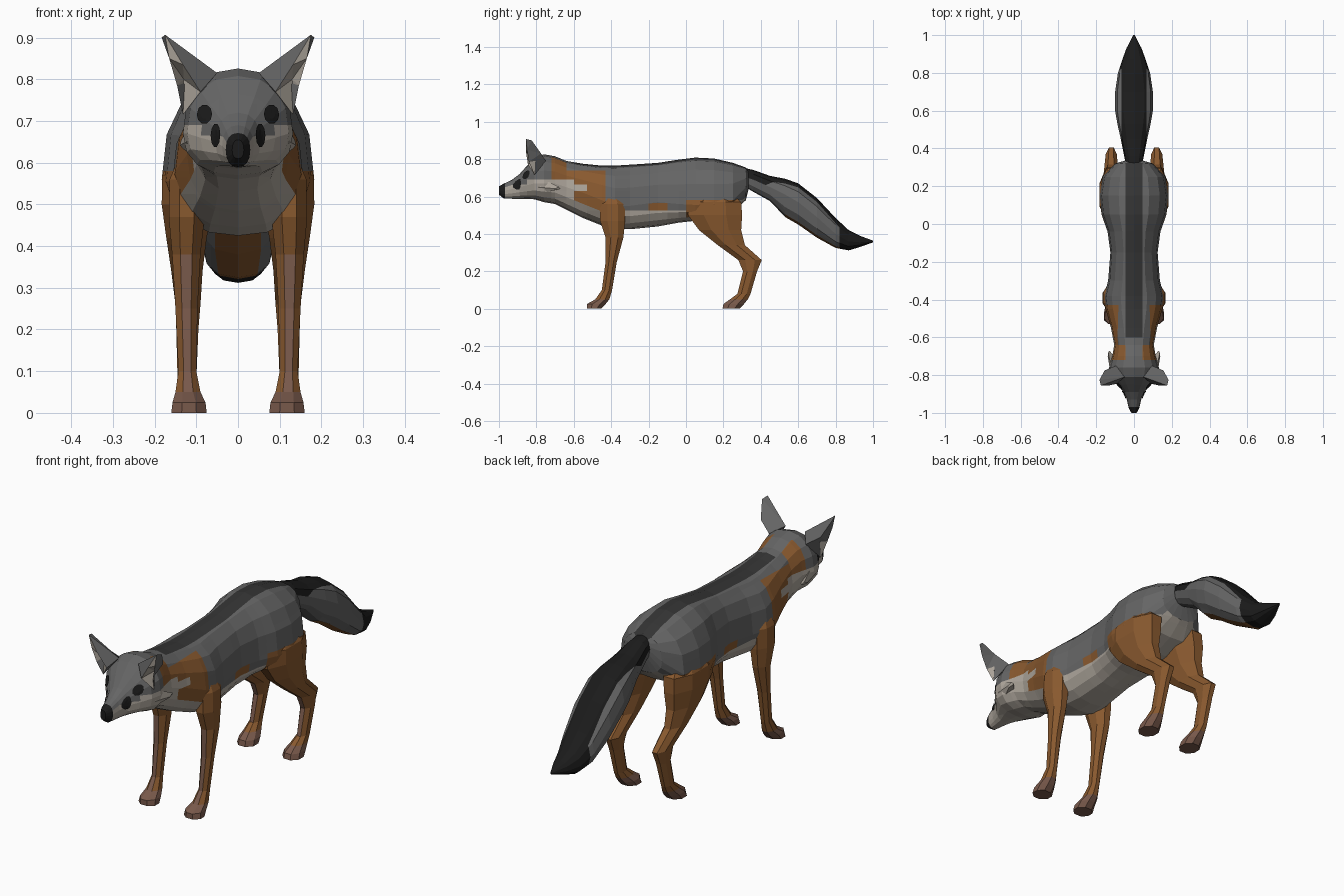
import bpy, bmesh
from math import sin, cos, pi, copysign
from mathutils import Vector
from mathutils.bvhtree import BVHTree

if "Cube" in bpy.data.objects:
    bpy.data.objects.remove(bpy.data.objects["Cube"])

# Palette
COLOURS = {
    "grey fur": (.13, .13, .13), "dark stripe": (.035, .035, .035),
    "rust fur": (.25, .10, .028), "cream fur": (.42, .38, .33),
    "brown paw": (.19, .10, .07), "black": (.011, .011, .011),
}
NAMES = list(COLOURS)
GREY, STRIPE, RUST, CREAM, BROWN, BLACK = range(len(NAMES))
MATS = []
for name, rgb in COLOURS.items():
    m = bpy.data.materials.new(name)
    m.use_nodes = True
    m.diffuse_color = (*rgb, 1)
    bsdf = m.node_tree.nodes["Principled BSDF"]
    bsdf.inputs["Base Color"].default_value = (*rgb, 1)
    bsdf.inputs["Roughness"].default_value = .9
    MATS.append(m)


def finish(name, bm, rule=None, mirror=False, recalc=True):
    """Colour the faces by rule and turn the mesh into an object."""
    if recalc:
        bmesh.ops.recalc_face_normals(bm, faces=bm.faces)
    bm.normal_update()
    if rule:
        for f in bm.faces:
            f.material_index = rule(f.calc_center_median(), f.normal)
    mesh = bpy.data.meshes.new(name)
    bm.to_mesh(mesh)
    bm.free()
    for m in MATS:
        mesh.materials.append(m)
    ob = bpy.data.objects.new(name, mesh)
    bpy.context.collection.objects.link(ob)
    if mirror:
        mod = ob.modifiers.new("Mirror", "MIRROR")
        mod.use_mirror_merge = False


def loft(rings):
    """Skin a list of point rings and cap both ends."""
    bm = bmesh.new()
    rows = [[bm.verts.new(p) for p in ring] for ring in rings]
    n = len(rows[0])
    for a, b in zip(rows, rows[1:]):
        for i in range(n):
            j = (i + 1) % n
            bm.faces.new((a[i], a[j], b[j], b[i]))
    bm.faces.new(rows[0])
    bm.faces.new(rows[-1][::-1])
    bmesh.ops.recalc_face_normals(bm, faces=bm.faces)
    return bm


def cut(bm, axis, *places):
    """Slice the mesh where colours meet."""
    for p in places:
        co = Vector((0, 0, 0))
        no = Vector((0, 0, 0))
        co[axis], no[axis] = p, 1
        geom = bm.verts[:] + bm.edges[:] + bm.faces[:]
        bmesh.ops.bisect_plane(bm, geom=geom, plane_co=co, plane_no=no, dist=.003)


def power(v, e=.85):
    return copysign(abs(v) ** e, v)


def upright_ring(y, low, mid, high, w, n):
    pts = []
    for i in range(n):
        t = 2 * pi * i / n
        s = power(sin(t))
        pts.append((w * power(cos(t)), y, mid + s * ((high - mid) if s > 0 else (mid - low))))
    return pts


def level_ring(z, y0, y1, x0, x1, n=8):
    k = 1 / cos(pi / n)
    pts = []
    for i in range(n):
        t = 2 * pi * (i + .5) / n
        pts.append(((x0 + x1) / 2 + k * cos(t) * (x1 - x0) / 2,
                    (y0 + y1) / 2 + k * sin(t) * (y1 - y0) / 2, z))
    return pts


# Body and head: y, bottom, widest height, top, half width
BODY = [
    (-1, .61, .63, .655, .014), (-.975, .59, .63, .668, .028),
    (-.93, .588, .64, .69, .038), (-.89, .588, .65, .72, .054),
    (-.85, .588, .66, .765, .09), (-.81, .585, .67, .808, .122),
    (-.76, .57, .67, .826, .132), (-.7, .56, .67, .815, .115),
    (-.64, .53, .65, .79, .105), (-.55, .485, .62, .775, .122),
    (-.45, .445, .58, .765, .15), (-.38, .425, .55, .765, .158),
    (-.3, .425, .55, .77, .137), (-.15, .44, .57, .78, .125),
    (-.04, .46, .56, .797, .14), (.05, .47, .555, .808, .172),
    (.15, .485, .56, .803, .183), (.25, .52, .58, .78, .166),
    (.32, .58, .65, .755, .1), (.335, .64, .69, .735, .05),
]


def body_rule(c, n):
    x, y, z = abs(c.x), c.y, c.z
    if y < -.968:
        return BLACK
    if y < -.72:
        return CREAM if z < .7 + (y + .75) * .25 or n.z < -.5 else GREY
    if y > -.6 and x < .045 and n.z > .5:
        return STRIPE
    if y < -.43:
        if z > .74:
            return RUST if y < -.64 and x > .04 else GREY
        streak = y < -.6 and .6 < z < .69 or y < -.53 and .63 < z < .665
        return CREAM if streak or n.z < -.35 else RUST
    if y < 0:
        if z < .525:
            return CREAM
        return RUST if z < .565 and -.2 < y < -.1 else GREY
    if n.z < -.75 or y > .25 and n.z < -.5:
        return CREAM
    return RUST if z < .58 and y < .3 else GREY


body = loft([upright_ring(*r, 16) for r in BODY])
cut(body, 0, -.045, .045)
cut(body, 1, -.968, -.72, -.6, -.53, -.43, -.2, -.1, 0)
cut(body, 2, .525, .565, .58, .63, .665, .69, .74)
surface = BVHTree.FromBMesh(body)
finish("body", body, body_rule)

# Tail
TAIL = [
    (.3, .66, .71, .755, .04), (.36, .625, .69, .742, .052),
    (.45, .575, .65, .71, .07), (.53, .49, .61, .695, .088),
    (.6, .45, .57, .67, .1), (.7, .38, .49, .592, .1),
    (.8, .325, .4, .485, .085), (.87, .312, .36, .42, .062),
    (.93, .33, .355, .39, .04), (1, .355, .36, .364, .004),
]


def tail_rule(c, n):
    if c.y > .82:
        return BLACK
    if n.z > .1 and abs(c.x) < .065:
        return BLACK
    return RUST if n.z < -.3 and abs(n.x) < .5 and c.y > .53 else GREY


tail = loft([upright_ring(*r, 12) for r in TAIL])
cut(tail, 0, -.065, .065)
cut(tail, 1, .82)
finish("tail", tail, tail_rule)

# Legs: height, front, back, inner side, outer side
FRONT_LEG = [
    (.64, -.43, -.37, .09, .13), (.56, -.46, -.325, .08, .164),
    (.47, -.46, -.325, .08, .166), (.38, -.43, -.335, .09, .158),
    (.25, -.43, -.37, .097, .15), (.1, -.45, -.395, .1, .143),
    (.05, -.485, -.41, .09, .15), (.025, -.53, -.43, .078, .157),
    (0, -.53, -.455, .075, .16),
]
REAR_LEG = [
    (.64, .08, .22, .06, .14), (.57, .01, .295, .05, .182),
    (.5, .01, .3, .06, .183), (.42, .07, .295, .075, .172),
    (.34, .17, .315, .085, .16), (.26, .28, .405, .09, .15),
    (.2, .305, .38, .095, .148), (.08, .275, .345, .1, .145),
    (.05, .235, .33, .09, .15), (.025, .2, .31, .078, .157),
    (0, .195, .285, .075, .16),
]


def leg_rule(c, n):
    return BROWN if c.z < .05 or (c.z < .38 and n.y < -.8) else RUST


for name, rings in (("front_legs", FRONT_LEG), ("rear_legs", REAR_LEG)):
    finish(name, loft([level_ring(*r) for r in rings]), leg_rule, mirror=True)

# Ears: folded shells with a pale hollow
P = dict(root=(.05, -.81, .815), fold=(.09, -.845, .77), crease=(.132, -.855, .835),
         outer=(.132, -.81, .715), rim=(.146, -.84, .785), edge=(.165, -.85, .85),
         tip=(.175, -.855, .907), top=(.183, -.825, .9), hollow=(.13, -.805, .80),
         back=(.095, -.75, .79), ridge=(.155, -.775, .83))
ear = bmesh.new()
V = {k: ear.verts.new(p) for k, p in P.items()}
SHELL = ("root fold crease tip", "root tip top", "root top ridge back", "back ridge rim outer",
         "ridge edge rim", "ridge top edge", "top tip edge", "root back outer fold")
HOLLOW = ("fold hollow crease", "crease hollow edge", "crease edge tip",
          "fold outer hollow", "outer rim hollow", "rim edge hollow")
for group, index in ((SHELL, GREY), (HOLLOW, CREAM)):
    for face in group:
        ear.faces.new([V[k] for k in face.split()]).material_index = index
finish("ears", ear, mirror=True)

# Cheek ruffs
ruff = loft([[(.1, -.79, .61), (.124, -.79, .65), (.12, -.76, .69), (.09, -.72, .63)],
             [(.134, -.7, .635), (.139, -.7, .642), (.137, -.68, .652), (.13, -.67, .64)]])
finish("cheek_ruffs", ruff, lambda c, n: CREAM, mirror=True)


# Eyes and muzzle marks: thin plates laid on the face
def plate(name, x, z, rx, rz, n=10):
    bm = bmesh.new()

    def drop(px, pz):
        hit = surface.ray_cast(Vector((px, -2, pz)), Vector((0, 1, 0)))
        return bm.verts.new(hit[0] + hit[1] * .005)

    centre = drop(x, z)
    rows = []
    for k in (.5, 1):
        rows.append([drop(x + k * rx * cos(2 * pi * i / n), z + k * rz * sin(2 * pi * i / n))
                     for i in range(n)])
    for i in range(n):
        j = (i + 1) % n
        bm.faces.new((centre, rows[0][i], rows[0][j]))
        bm.faces.new((rows[0][i], rows[1][i], rows[1][j], rows[0][j]))
    finish(name, bm, lambda c, f: BLACK, mirror=True, recalc=False)


plate("eyes", .077, .715, .018, .023)
plate("muzzle_marks", .05, .665, .012, .028)
